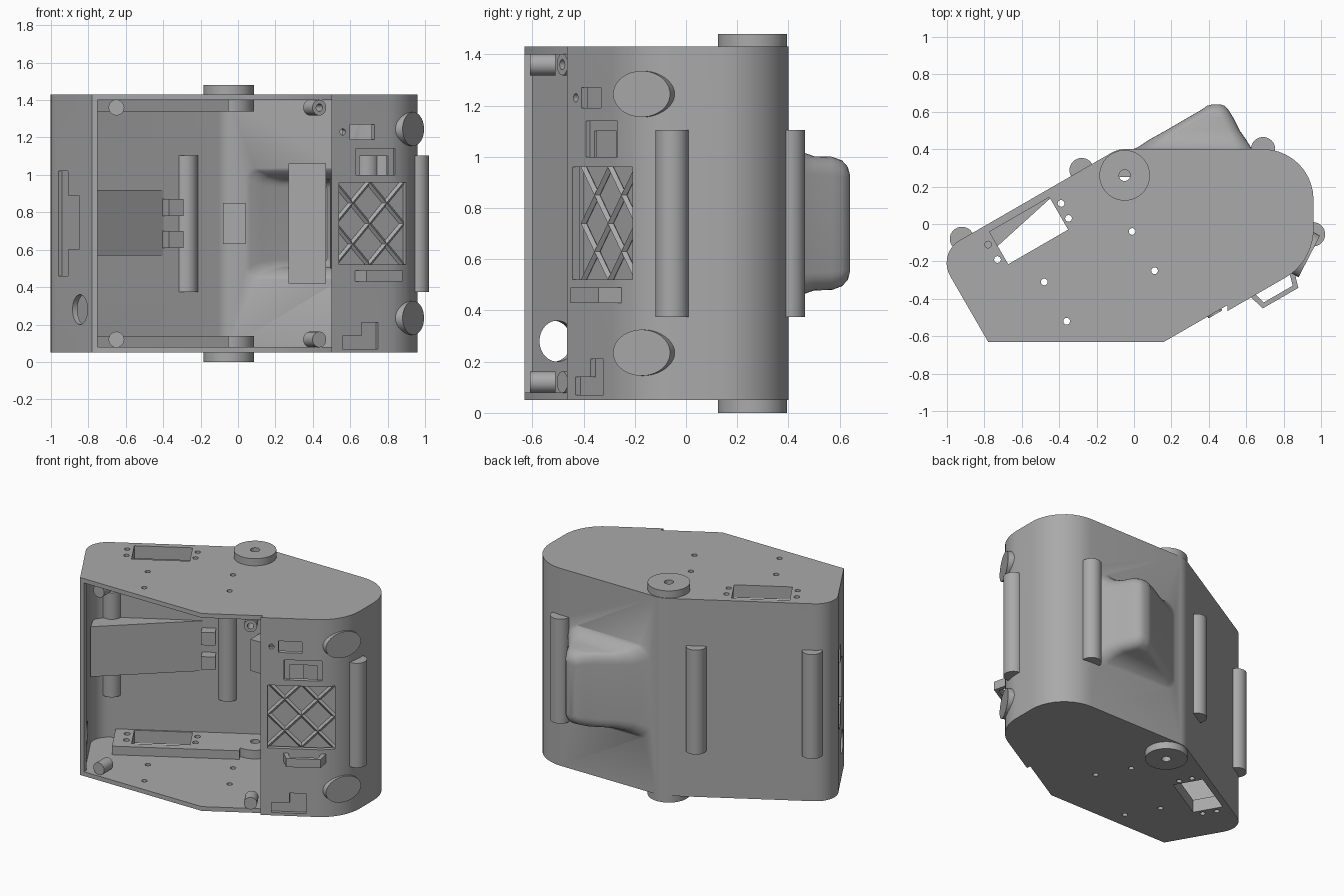
import bpy, bmesh
from math import radians, tan, pi
from mathutils import Vector, Matrix

if "Cube" in bpy.data.objects:
    bpy.data.objects.remove(bpy.data.objects["Cube"], do_unlink=True)

grey = bpy.data.materials.new("plain grey")
grey.use_nodes = True
grey.diffuse_color = (0.4, 0.4, 0.4, 1)
grey.node_tree.nodes["Principled BSDF"].inputs["Base Color"].default_value = (0.4, 0.4, 0.4, 1)

R = Matrix.Rotation(radians(30), 4, 'Z')   # frame of the slanted walls
I = Matrix.Identity(4)
MID = 0.74                                 # mid height


def finish(name, bm, matrix=I):
    bm.transform(matrix)
    bmesh.ops.recalc_face_normals(bm, faces=bm.faces)
    me = bpy.data.meshes.new(name)
    bm.to_mesh(me)
    bm.free()
    me.materials.append(grey)
    ob = bpy.data.objects.new(name, me)
    bpy.context.collection.objects.link(ob)
    return ob


def loft(name, rings, matrix=I):
    bm = bmesh.new()
    vs = [[bm.verts.new(p) for p in ring] for ring in rings]
    for a, b in zip(vs, vs[1:]):
        for i in range(len(a)):
            j = (i + 1) % len(a)
            bm.faces.new((a[i], a[j], b[j], b[i]))
    bm.faces.new(vs[0])
    bm.faces.new(vs[-1])
    return finish(name, bm, matrix)


def prism(name, pts, z0, z1, matrix=I):
    return loft(name, [[(x, y, z) for x, y in pts] for z in (z0, z1)], matrix)


def box(name, x0, x1, y0, y1, z0, z1, matrix=I):
    return prism(name, [(x0, y0), (x1, y0), (x1, y1), (x0, y1)], z0, z1, matrix)


def cyl(name, loc, r, depth, axis=(0, 0, 1), n=48, squash=1):
    bm = bmesh.new()
    bmesh.ops.create_cone(bm, cap_ends=True, segments=n, radius1=r, radius2=r, depth=depth)
    rot = Vector(axis).to_track_quat('Z', 'Y').to_matrix().to_4x4()
    return finish(name, bm, Matrix.Translation(loc) @ rot @ Matrix.Diagonal((squash, 1, 1, 1)))


def boolean(target, tools, op='DIFFERENCE'):
    for t in tools:
        m = target.modifiers.new("bool", 'BOOLEAN')
        m.operation, m.object, m.solver = op, t, 'EXACT'
        dg = bpy.context.evaluated_depsgraph_get()
        me = bpy.data.meshes.new_from_object(target.evaluated_get(dg))
        target.modifiers.clear()
        target.data = me
        bpy.data.objects.remove(t, do_unlink=True)


def rounded(corners, inset=0, steps=10):
    # inset a counter-clockwise polygon, then round its corners
    P = [Vector(c[:2]) for c in corners]
    n, out = len(P), []
    for i, c in enumerate(corners):
        d0 = (P[i] - P[i - 1]).normalized()
        d1 = (P[(i + 1) % n] - P[i]).normalized()
        turn = d0.angle_signed(d1) * -1
        n0 = Vector((-d0.y, d0.x))
        n1 = Vector((-d1.y, d1.x))
        bis = (n0 + n1) / (1 + n0.dot(n1))
        p = P[i] + bis * inset
        r = c[2] - inset
        if r <= 0:
            out.append(tuple(p))
            continue
        centre = p + bis * r
        for k in range(steps + 1):
            a = turn * k / steps
            out.append(tuple(centre + (Matrix.Rotation(a, 2) @ (-n0)) * r))
    return out


# main housing
outline = [(-1.053, -.157, .14), (-.78, -.63, 0), (.214, -.63, 0),
           (.96, -.2, .3), (.96, .4, .27), (-.0875, .4, .14)]
shell = prism("housing", rounded(outline), .05, 1.43)


# rear bulge, lofted from rounded sections
def bulge(name, t):
    rings = []
    for y, x0, x1, h, r in [(.34, -.08, .66, .36, .08), (.39, -.03, .645, .34, .08),
                            (.41, .02, .625, .31, .08), (.45, .08, .60, .28, .08),
                            (.5, .17, .565, .262, .07), (.57, .29, .53, .26, .07),
                            (.61, .36, .505, .245, .06), (.632, .39, .485, .22, .04),
                            (.64, .42, .46, .19, .02)]:
        x0, x1, h, r = x0 + t * 1.5, x1 - t, h - t, max(r - t, .005)
        if x1 - x0 < .03:
            break
        c = [(x0, MID - h, r), (x1, MID - h, r), (x1, MID + h, r), (x0, MID + h, r)]
        rings.append([(x, y - t, z) for x, z in rounded(c, 0, 6)])
    return loft(name, rings)


boolean(shell, [bulge("bulge", 0)], 'UNION')
boolean(shell, [
    prism("cavity", rounded(outline, .03), .08, 1.40),
    bulge("bulge_cavity", .03),
    prism("opening", [(-.75, -.8), (.5, -.8), (.5, -.4), (-.1, -.55), (-.75, -.55)], .08, 1.40),
    prism("lid_step", [(.16, -.63), (.1, -.7), (.5, -.7), (.5, -.434)], 0, 1.5)])

# strap grooves: inner ribs, outer channels
straps = [((.957, -.055), (1, -.1)), ((.69, .4), (0, 1)),
          ((-.28, .288), (-.5, .866)), ((-.92, -.08), (-.5, .866))]
boolean(shell, [cyl("rib", (*p, MID), .065, .73, n=32) for p, d in straps], 'UNION')
for p, d in straps:
    boolean(shell, [cyl("channel", (*p, MID), .045, .5, n=32)])
    for z in (MID - .25, MID + .25):
        bm = bmesh.new()
        bmesh.ops.create_uvsphere(bm, u_segments=24, v_segments=12, radius=.0451)
        boolean(shell, [finish("channel_end", bm, Matrix.Translation((*p, z)))])

# servo plates and pivot discs, mirrored top and bottom
for side, (a, b, c, d) in {"lower": (.07, .14, 0, .14), "upper": (1.34, 1.41, 1.34, 1.48)}.items():
    plate = box(side + "_servo_plate", -.81, 0, .10, .37, a, b, R)
    boolean(plate, [box("slot", -.69, -.32, .15, .35, -1, 2, R)])
    pivot = cyl(side + "_pivot_disc", (-.05, .26, (c + d) / 2), .135, d - c, n=64)
    boolean(pivot, [cyl("bore", (-.05, .26, MID), .03, 2, n=24)])
    boolean(plate, [cyl("bore", (x, y, MID), .02, 2, n=16)
                    for x, y in [(-.78, -.11), (-.73, -.19), (-.39, .11), (-.35, .03)]])

# through holes in the end plates
boolean(shell, [box("slot", -.69, -.32, .15, .35, -1, 2, R),
                cyl("bore", (-.05, .26, MID), .03, 2, n=24)])
boolean(shell, [cyl("hole", (x, y, MID), .018, 2, n=16) for x, y in
                [(-.01, -.04), (.11, -.25), (-.48, -.31), (-.36, -.52),
                 (-.78, -.11), (-.73, -.19), (-.39, .11), (-.35, .03)]])

# left end wall: round ports and a stepped recess
u_axis = R @ Vector((1, 0, 0))
boolean(shell, [cyl("port", R @ Vector((-.99, -.026, z)), .08, .2, u_axis) for z in (.28, 1.2)])
boolean(shell, [box("recess", -1.1, -.97, .104, .204, .46, 1.02, R),
                box("recess", -1.1, -.97, -.016, .15, .6, .89, R)])


# cut-outs in the slanted side panel
def panel_cut(x0, x1, z0, z1, v=-.55):
    return box("cut", .2 + (x0 - .5) / .866, .2 + (x1 - .5) / .866, -.8, v, z0, z1, R)


boolean(shell, [panel_cut(.54, .91, .52, .96), panel_cut(.6, .73, 1.19, 1.27),
                panel_cut(.63, .84, 1.0, 1.14, -.635), panel_cut(.66, .81, 1.0, 1.1),
                panel_cut(.56, .75, .07, .14, -.63), panel_cut(.66, .75, .13, .21, -.63)])
boolean(shell, [cyl("screw", R @ Vector((u, -.65, 1.23)), .017, .2, R @ Vector((0, 1, 0)), 16)
                for u in (.27, .51)])

# window backing and its lattice
box("window_backing", .23, .69, -.595, -.585, .5, .98, R)
for i in range(2):
    for j in range(2):
        u0, z0 = .246 + i * .21, .52 + j * .22
        for za, zb in ((z0, z0 + .22), (z0 + .22, z0)):
            a, b = (R @ Vector(p) for p in ((u0, -.602, za), (u0 + .21, -.602, zb)))
            cyl("window_lattice", (a + b) / 2, .014, (b - a).length, b - a, 4)

# strap loops
for p, d in straps:
    c = Vector((*p, MID))
    loop = cyl("strap_loop", c, .043, .14, n=32)
    boolean(loop, [cyl("bore", c + Vector((*d, 0)) * .004, .027, .3, n=24)])

# carry handle on the side panel
prism("side_handle", [(.34, -.63), (.37, -.735), (.59, -.735), (.63, -.6),
                      (.6, -.6), (.57, -.71), (.39, -.71), (.37, -.63)], .43, .49, R)

# oval lamp pads on the rounded corner
for z in (.235, 1.245):
    pad = cyl("lamp_pad", (.915, -.162, z), .125, .05, (.89, -.46, 0), 64)
    for v in pad.data.vertices:
        v.co.z = z + (v.co.z - z) * .72

# inner wedge with clips, mounting block and bracket
prism("inner_wedge", [(-.40, .18), (-.93, -.30), (-.98, -.2), (-.9, -.09)], .57, .92)
for z in (.61, .78):
    box("inner_clip", -.26, -.17, .29, .37, z, z + .09, R)
block = box("mounting_block", -.08, .04, .25, .38, .63, .85)
boolean(block, [cyl("screw", (0, .25, z), .022, .1, (0, 1, 0), 16) for z in (.67, .81)])
bracket = box("bulge_bracket", .27, .47, .34, .375, .42, 1.06)
boolean(bracket, [cyl("screw", (x, .35, z), .02, .2, (0, 1, 0), 16)
                  for x in (.29, .41) for z in (.46, 1.02)])

# lid screw bosses in the opening corners
for z in (.12, 1.36):
    for x, y, ax in ((-.65, -.56, (0, 1, 0)), (.41, -.44, (-.5, .866, 0))):
        boss = cyl("lid_boss", (x, y, z), .042, .1, ax, 32)
        boolean(boss, [cyl("bore", (x, y, z), .02, .2, ax, 16)])

# smooth shading with sharp edges kept
for ob in bpy.data.objects:
    if ob.type == 'MESH' and grey.name in ob.data.materials:
        bpy.ops.object.select_all(action='DESELECT')
        ob.select_set(True)
        bpy.context.view_layer.objects.active = ob
        bpy.ops.object.shade_smooth_by_angle(angle=radians(30))
